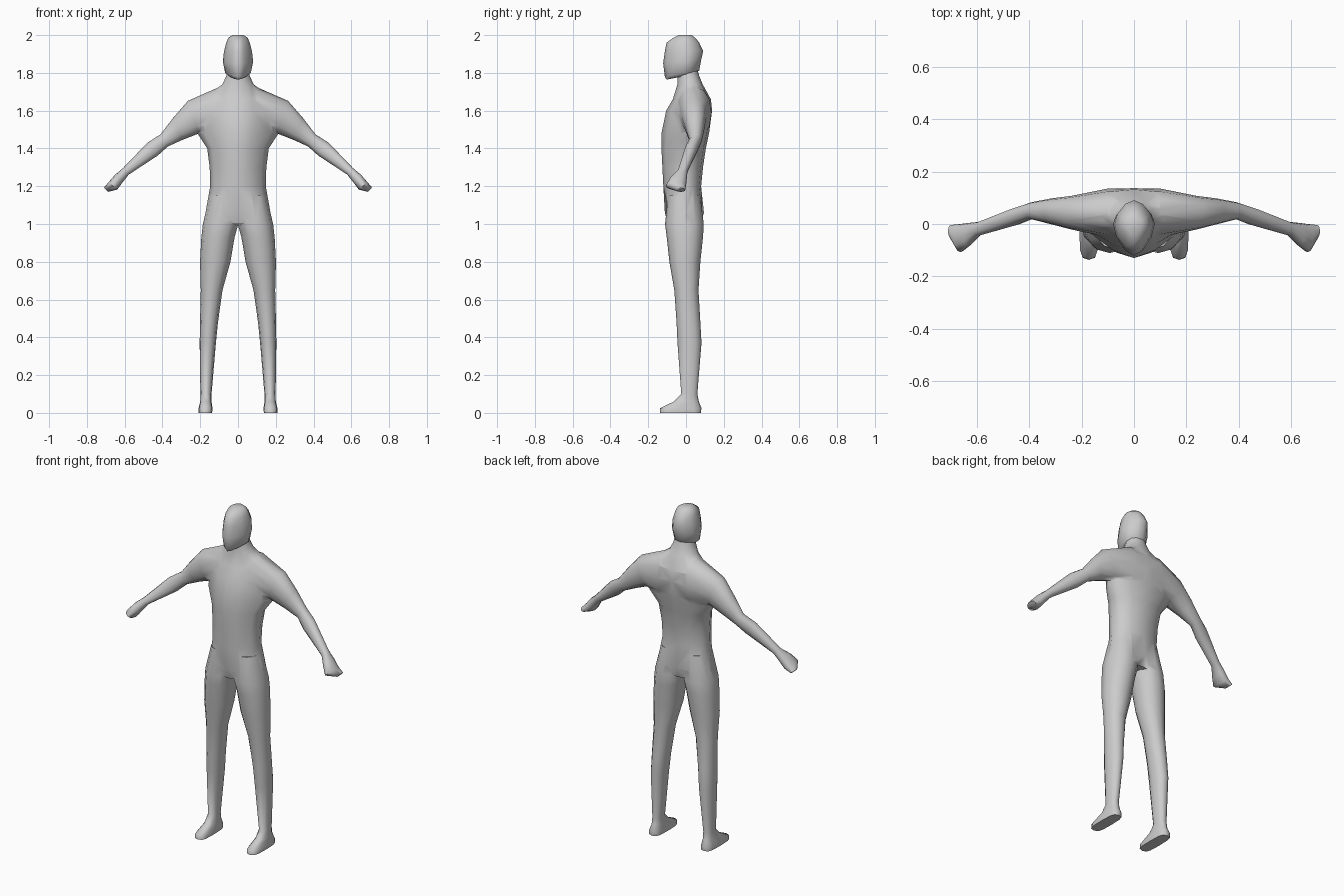
import bpy, bmesh, math
from mathutils import Vector

if "Cube" in bpy.data.objects:
    bpy.data.objects.remove(bpy.data.objects["Cube"])

SIDES = 12
skin = bpy.data.materials.new("plain grey")
skin.diffuse_color = (0.6, 0.6, 0.6, 1)
skin.use_nodes = True
skin.node_tree.nodes["Principled BSDF"].inputs["Base Color"].default_value = skin.diffuse_color


def spow(v, e):
    return math.copysign(abs(v) ** e, v)


def flat_ring(z, x0, x1, y0, y1, mid=None, front=2.0, back=2.0, tilt=0.0):
    """Horizontal section; front/back set roundness (1 pointed, 2 round, 4 square)."""
    cx, rx = (x0 + x1) / 2, (x1 - x0) / 2
    mid = (y0 + y1) / 2 if mid is None else mid
    pts = []
    for i in range(SIDES):
        a = 2 * math.pi * i / SIDES
        c, s = math.cos(a), math.sin(a)
        e = 2 / (back if s >= 0 else front)
        y = mid + spow(s, e) * ((y1 - mid) if s >= 0 else (mid - y0))
        pts.append(Vector((cx + rx * spow(c, e), y, z + tilt * y)))
    return pts


def arm_ring(tx, tz, bx, bz, y0, y1):
    """Section across the arm from a top point to a bottom point."""
    top, bot = Vector((tx, 0, tz)), Vector((bx, 0, bz))
    c, h = (top + bot) / 2, (top - bot) / 2
    pts = []
    for i in range(SIDES):
        a = 2 * math.pi * i / SIDES
        p = c + h * spow(math.sin(a), 0.9)
        p.y = (y0 + y1) / 2 + (y1 - y0) / 2 * spow(math.cos(a), 0.9)
        pts.append(p)
    return pts


def loft(name, rings):
    bm = bmesh.new()
    rows = [[bm.verts.new(p) for p in r] for r in rings]
    for a, b in zip(rows, rows[1:]):
        for i in range(SIDES):
            j = (i + 1) % SIDES
            bm.faces.new((a[i], a[j], b[j], b[i]))
    bm.faces.new(rows[0][::-1])
    bm.faces.new(rows[-1])
    bmesh.ops.recalc_face_normals(bm, faces=bm.faces)
    me = bpy.data.meshes.new(name)
    bm.to_mesh(me)
    bm.free()
    me.materials.append(skin)
    ob = bpy.data.objects.new(name, me)
    bpy.context.collection.objects.link(ob)
    return ob


def mirrored(ring):
    return [Vector((-p.x, p.y, p.z)) for p in ring]


# Torso and neck: z, half width, front y, back y, widest y, front roundness
torso_rows = [
    (1.00, 0.150, -0.095, 0.075, 0.00, 2.0), (1.06, 0.172, -0.112, 0.095, 0.00, 2.0),
    (1.20, 0.147, -0.120, 0.080, -0.01, 1.8), (1.30, 0.150, -0.125, 0.090, -0.01, 1.7),
    (1.40, 0.163, -0.130, 0.105, 0.00, 1.6), (1.48, 0.215, -0.130, 0.122, 0.03, 1.4),
    (1.60, 0.220, -0.105, 0.138, 0.04, 1.4), (1.66, 0.190, -0.070, 0.132, 0.05, 1.5),
    (1.74, 0.082, -0.045, 0.088, 0.02, 2.0), (1.785, 0.062, -0.045, 0.070, 0.01, 2.0),
    (1.82, 0.055, -0.040, 0.060, 0.01, 2.0)]
body = loft("body", [flat_ring(z, -w, w, f, b, m, e, 2.2) for z, w, f, b, m, e in torso_rows])

# Arms and fists: one span across the shoulders
half = [arm_ring(*r) for r in [
    (0.10, 1.725, 0.10, 1.45, -0.050, 0.135), (0.265, 1.652, 0.205, 1.48, -0.022, 0.108),
    (0.345, 1.56, 0.295, 1.445, 0.000, 0.097), (0.410, 1.475, 0.372, 1.41, 0.018, 0.083),
    (0.480, 1.43, 0.425, 1.362, -0.005, 0.062), (0.610, 1.295, 0.578, 1.262, -0.045, 0.008),
    (0.650, 1.262, 0.615, 1.215, -0.085, 0.004), (0.685, 1.222, 0.640, 1.182, -0.108, 0.000),
    (0.710, 1.192, 0.688, 1.170, -0.052, -0.004)]]
arms = loft("arms", [mirrored(r) for r in reversed(half)] + half)

# Legs and feet: z, inner x, outer x, front y, back y, roundness
leg_rows = [
    (0.00, 0.137, 0.208, -0.137, 0.078, 3.5), (0.025, 0.135, 0.209, -0.137, 0.082, 3.0),
    (0.06, 0.140, 0.200, -0.065, 0.068, 2.3), (0.10, 0.140, 0.199, -0.025, 0.060, 2.2),
    (0.37, 0.117, 0.203, -0.045, 0.082, 2.1), (0.48, 0.106, 0.201, -0.050, 0.076, 2.1),
    (0.65, 0.082, 0.197, -0.062, 0.066, 2.1), (0.80, 0.040, 0.201, -0.088, 0.076, 2.1),
    (0.93, 0.018, 0.194, -0.102, 0.090, 2.1), (1.00, -0.002, 0.186, -0.111, 0.094, 2.1),
    (1.15, 0.005, 0.150, -0.095, 0.075, 2.0)]
right = [flat_ring(*r[:5], None, r[5], r[5]) for r in leg_rows]
legs = [loft("leg_right", right), loft("leg_left", [mirrored(r) for r in right])]

# Weld the limbs into one continuous skin
for part in [arms] + legs:
    mod = body.modifiers.new("weld", 'BOOLEAN')
    mod.operation = 'UNION'
    mod.solver = 'EXACT'
    mod.object = part
bpy.context.view_layer.update()
welded = bpy.data.meshes.new_from_object(body.evaluated_get(bpy.context.evaluated_depsgraph_get()))
body.modifiers.clear()
body.data = welded
for part in [arms] + legs:
    bpy.data.objects.remove(part)
bm = bmesh.new()
bm.from_mesh(welded)
bmesh.ops.remove_doubles(bm, verts=bm.verts, dist=0.004)
bm.to_mesh(welded)
bm.free()

# Head: z, half width, front y, back y, tilt of the jaw line
head_rows = [
    (1.785, 0.045, -0.103, 0.045, 0.20), (1.80, 0.068, -0.112, 0.070, 0.18),
    (1.86, 0.080, -0.121, 0.080, 0.08), (1.915, 0.074, -0.112, 0.091, 0.0),
    (1.96, 0.062, -0.103, 0.070, 0.0), (1.985, 0.052, -0.068, 0.050, 0.0),
    (2.00, 0.030, -0.040, 0.030, 0.0)]
head = loft("head", [flat_ring(z, -w, w, f, b, 0.0, 1.6, 1.7, t) for z, w, f, b, t in head_rows])

# Smooth shading
for ob in (body, head):
    bpy.ops.object.select_all(action='DESELECT')
    ob.select_set(True)
    bpy.context.view_layer.objects.active = ob
    bpy.ops.object.shade_smooth_by_angle(angle=math.radians(65))
